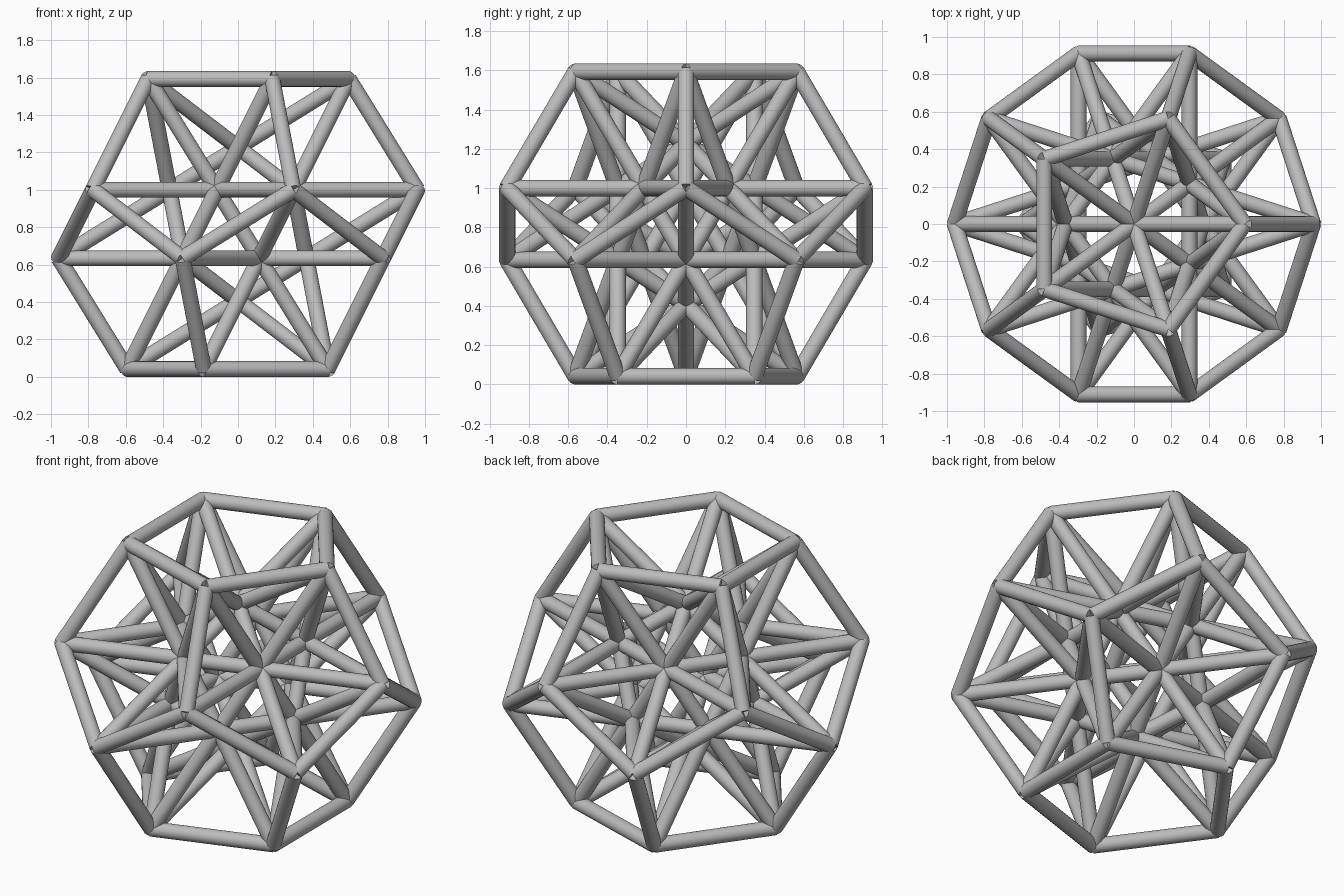
import bpy
import bmesh
import math
from itertools import combinations
from mathutils import Vector, Matrix

cube = bpy.data.objects.get("Cube")
if cube:
    bpy.data.objects.remove(cube, do_unlink=True)

SIZE = 0.976      # centre to corner
TUBE = 0.042      # tube radius
CENTRE = Vector((0, 0, 0.8175))

grey = bpy.data.materials.new("plain grey")
grey.use_nodes = True
grey.diffuse_color = (0.5, 0.5, 0.5, 1)
grey.node_tree.nodes["Principled BSDF"].inputs["Base Color"].default_value = (0.5, 0.5, 0.5, 1)

# Corners of a dodecahedron resting on a face: two rings and their opposites
phi = (1 + math.sqrt(5)) / 2
edge = 2 / (math.sqrt(3) * phi)
top_radius = edge / (2 * math.sin(math.pi / 5))
corners = []
for radius in (top_radius, top_radius * phi):
    height = math.sqrt(1 - radius * radius)
    for k in range(5):
        a = math.tau * k / 5
        p = Vector((radius * math.cos(a), radius * math.sin(a), height)) * SIZE
        corners += [p, -p]


def tube_set(name, length):
    """Join every pair of corners that lie the given distance apart."""
    bm = bmesh.new()
    for a, b in combinations(corners, 2):
        d = b - a
        if abs(d.length - length) > 0.01:
            continue
        place = Matrix.Translation(CENTRE + (a + b) / 2) @ d.to_track_quat('Z', 'Y').to_matrix().to_4x4()
        bmesh.ops.create_cone(bm, cap_ends=True, segments=24, radius1=TUBE,
                              radius2=TUBE, depth=d.length, matrix=place)
    mesh = bpy.data.meshes.new(name)
    bm.to_mesh(mesh)
    bm.free()
    mesh.materials.append(grey)
    obj = bpy.data.objects.new(name, mesh)
    bpy.context.collection.objects.link(obj)
    bpy.ops.object.select_all(action='DESELECT')
    obj.select_set(True)
    bpy.context.view_layer.objects.active = obj
    bpy.ops.object.shade_smooth_by_angle(angle=math.radians(40))
    return obj


# Outer edges, then the long star struts crossing the inside
tube_set("outer_frame", edge * SIZE)
tube_set("star_struts", math.sqrt(4 - edge * edge) * SIZE)
